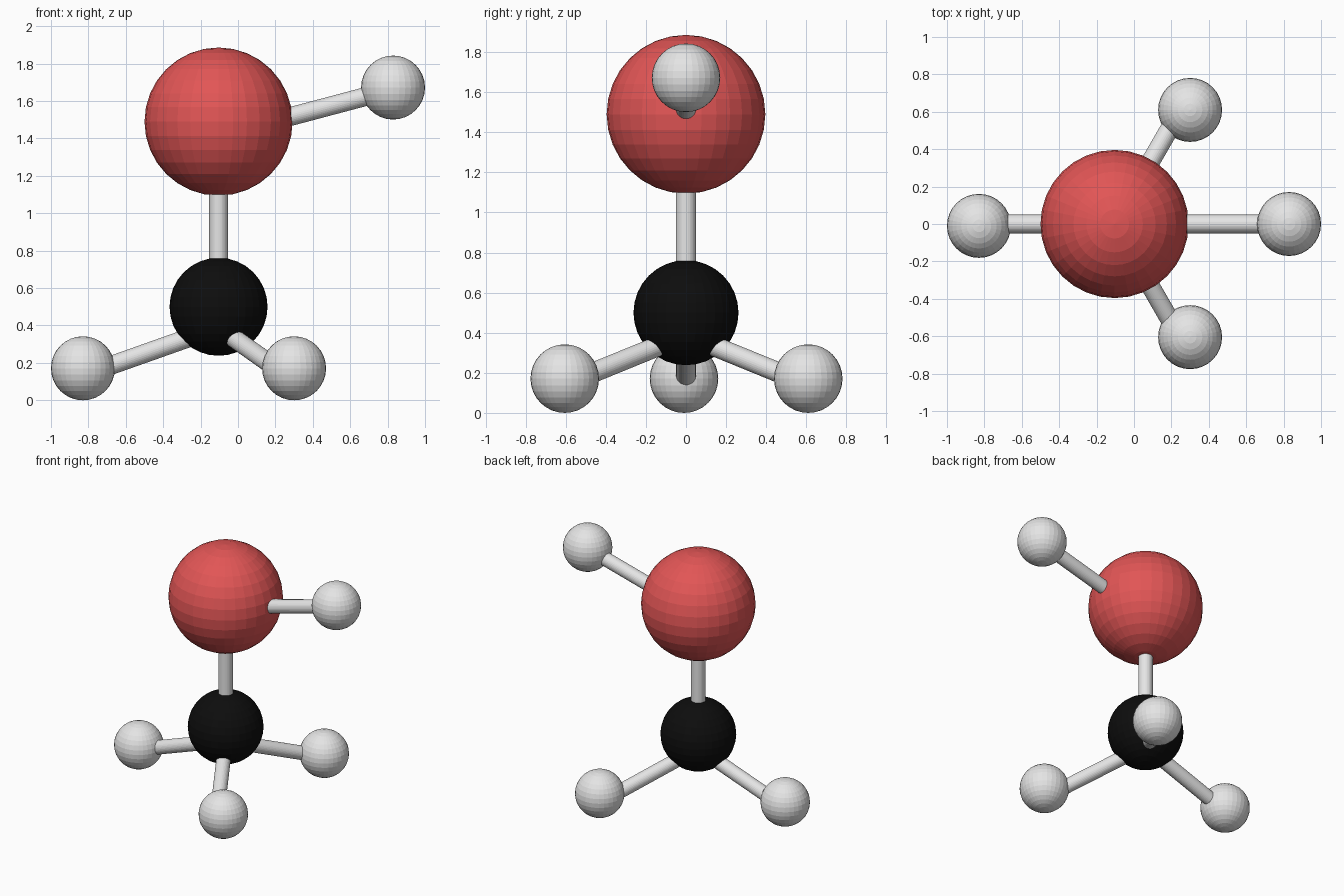
import bpy, math
from mathutils import Vector

if "Cube" in bpy.data.objects:
    bpy.data.objects.remove(bpy.data.objects["Cube"])


def make_material(name, rgb):
    m = bpy.data.materials.new(name)
    m.diffuse_color = (*rgb, 1)
    m.use_nodes = True
    m.node_tree.nodes["Principled BSDF"].inputs["Base Color"].default_value = m.diffuse_color
    return m


red = make_material("red", (0.76, 0.092, 0.092))
black = make_material("black", (0.004, 0.004, 0.004))
white = make_material("light grey", (0.78, 0.78, 0.78))


def atom(name, centre, radius, mat):
    bpy.ops.mesh.primitive_uv_sphere_add(segments=32, ring_count=16, radius=radius, location=centre)
    ob = bpy.context.object
    ob.name = name
    ob.data.materials.append(mat)


def bond(name, start, end, radius=0.05):
    a, b = Vector(start), Vector(end)
    bpy.ops.mesh.primitive_cylinder_add(vertices=32, radius=radius, depth=(b - a).length,
                                        location=(a + b) / 2)
    ob = bpy.context.object
    ob.name = name
    ob.rotation_euler = (b - a).to_track_quat('Z', 'Y').to_euler()
    ob.data.materials.append(white)


AXIS_X = -0.104

# Large atoms and the upright bond between them
atom("oxygen_atom", (AXIS_X, 0, 1.49), 0.396, red)
atom("carbon_atom", (AXIS_X, 0, 0.5), 0.262, black)
bond("upright_bond", (AXIS_X, 0, 0.5), (AXIS_X, 0, 1.49))

# Upper hydrogen, its bond rising slightly outwards
atom("upper_hydrogen", (0.829, 0, 1.672), 0.171, white)
bond("upper_bond", (AXIS_X, 0, 1.415), (0.80, 0, 1.655))

# Three lower hydrogens on tetrahedral bonds
lower = [("left", 180, (-0.829, -0.01)), ("back", 60, (0.30, 0.61)), ("front", -60, (0.30, -0.605))]
for side, angle, (x, y) in lower:
    atom(side + "_hydrogen", (x, y, 0.171), 0.171, white)
    t = math.radians(angle)
    reach, drop = 0.68, 0.68 * math.tan(math.radians(19.47))
    bond(side + "_bond", (AXIS_X, 0, 0.39),
         (AXIS_X + reach * math.cos(t), reach * math.sin(t), 0.39 - drop))
